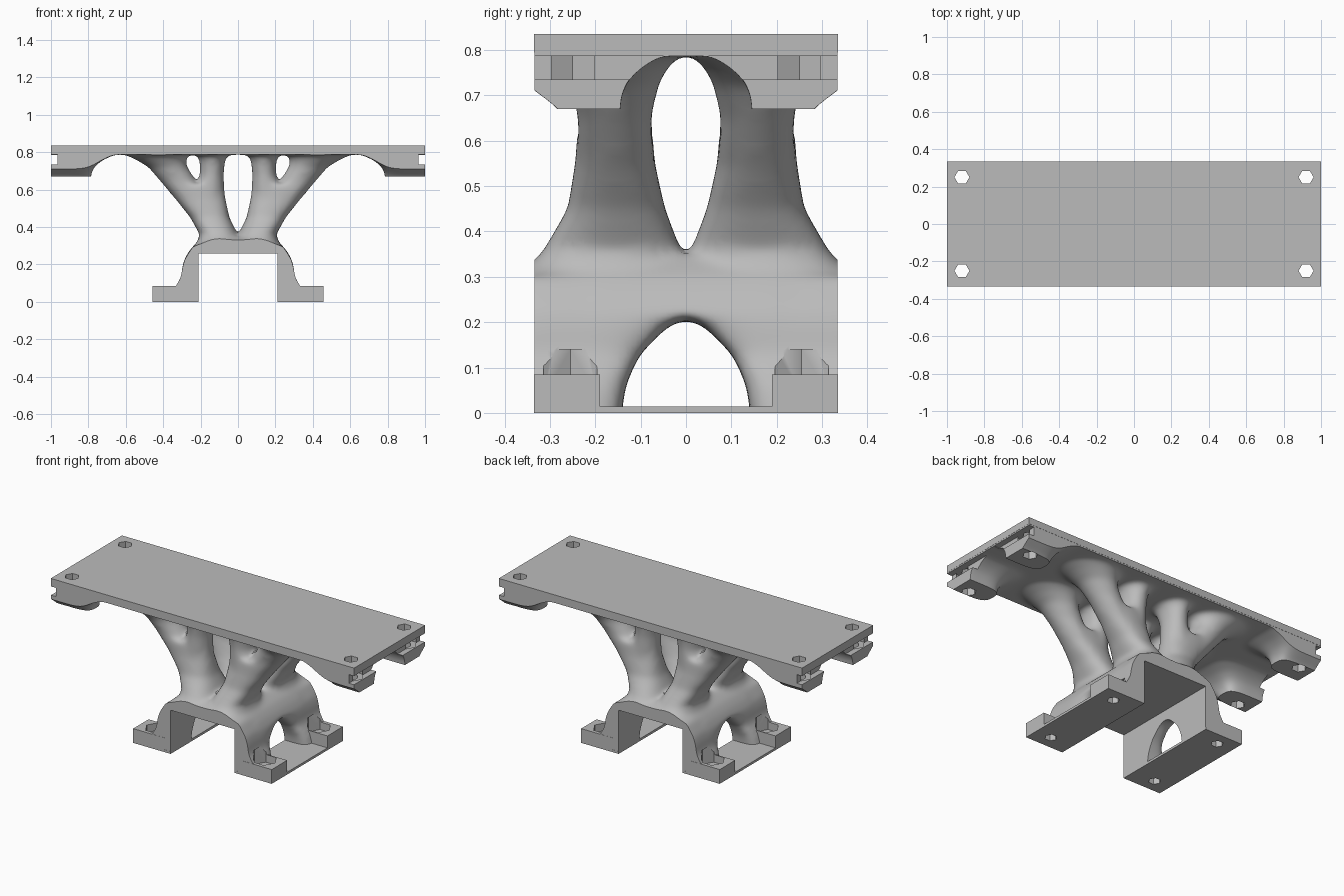
import bpy, bmesh, math
from mathutils import Matrix

if "Cube" in bpy.data.objects:
    bpy.data.objects.remove(bpy.data.objects["Cube"])

grey = bpy.data.materials.new("light grey metal")
grey.use_nodes = True
colour = (0.5, 0.5, 0.5, 1)
grey.diffuse_color = colour
grey.node_tree.nodes["Principled BSDF"].inputs["Base Color"].default_value = colour

QUARTERS = [(sx, sy) for sx in (1, -1) for sy in (1, -1)]


def make_object(name, bm):
    bmesh.ops.recalc_face_normals(bm, faces=bm.faces)
    mesh = bpy.data.meshes.new(name)
    bm.to_mesh(mesh)
    bm.free()
    mesh.materials.append(grey)
    ob = bpy.data.objects.new(name, mesh)
    bpy.context.collection.objects.link(ob)
    return ob


def box(bm, x0, x1, y0, y1, z0, z1):
    m = Matrix.Translation(((x0 + x1) / 2, (y0 + y1) / 2, (z0 + z1) / 2))
    m = m @ Matrix.Diagonal((abs(x1 - x0), abs(y1 - y0), z1 - z0, 1))
    bmesh.ops.create_cube(bm, size=1, matrix=m)


def prism(bm, x, y, z0, z1, r, sides=6):
    m = Matrix.Translation((x, y, (z0 + z1) / 2)) @ Matrix.Rotation(math.pi / 2, 4, 'Z')
    bmesh.ops.create_cone(bm, cap_ends=True, segments=sides, radius1=r, radius2=r,
                          depth=z1 - z0, matrix=m)


def loft(bm, rings, sx=1, sy=1, power=2.0, sides=24):
    """Stack level rounded sections, each given as (z, x0, x1, y0, y1)."""
    loops = []
    for z, x0, x1, y0, y1 in rings:
        loop = []
        for i in range(sides):
            a = math.tau * (i + 0.5) / sides
            c, s = math.cos(a), math.sin(a)
            u = math.copysign(abs(c) ** (2 / power), c)
            v = math.copysign(abs(s) ** (2 / power), s)
            x = (x0 + x1 + u * (x1 - x0)) / 2
            y = (y0 + y1 + v * (y1 - y0)) / 2
            loop.append(bm.verts.new((sx * x, sy * y, z)))
        loops.append(loop)
    for a, b in zip(loops, loops[1:]):
        for i in range(sides):
            j = (i + 1) % sides
            bm.faces.new((a[i], a[j], b[j], b[i]))
    bm.faces.new(loops[0])
    bm.faces.new(loops[-1])


def bake(ob):
    """Replace the mesh by its modified result and shade it."""
    deps = bpy.context.evaluated_depsgraph_get()
    mesh = bpy.data.meshes.new_from_object(ob.evaluated_get(deps))
    ob.modifiers.clear()
    ob.data = mesh
    mesh.materials.clear()
    mesh.materials.append(grey)
    bpy.ops.object.select_all(action='DESELECT')
    ob.select_set(True)
    bpy.context.view_layer.objects.active = ob
    bpy.ops.object.shade_smooth_by_angle(angle=math.radians(35))


def boolean(ob, cutter, operation='DIFFERENCE'):
    mod = ob.modifiers.new(operation.title(), 'BOOLEAN')
    mod.operation, mod.solver, mod.object = operation, 'EXACT', cutter


# Sections of one quarter of the organic body
wall = [(-.04, .12, .37, .145, .44), (.05, .12, .35, .135, .44), (.09, .12, .33, .12, .44),
        (.13, .12, .305, .10, .44), (.19, .1, .297, .04, .44), (.23, .1, .285, -.06, .44),
        (.3, .1, .24, -.06, .44)]
saddle = [(.21, -.295, .295, -.44, .44), (.26, -.27, .27, -.44, .44),
          (.3, -.24, .24, -.42, .42), (.33, -.2, .2, -.34, .34), (.35, -.17, .17, -.28, .28)]
leg = [(.26, -.02, .24, -.02, .40), (.36, 0, .205, .01, .315), (.45, .045, .255, .045, .262),
       (.55, .066, .335, .068, .245), (.63, .076, .4, .074, .24)]
inner_branch = [(.56, .07, .25, .07, .24), (.68, .076, .205, .075, .238),
                (.75, .07, .205, .055, .25), (.82, .04, .23, .01, .28)]
outer_branch = [(.56, .16, .345, .07, .24), (.65, .225, .42, .075, .24),
                (.72, .27, .48, .06, .255), (.76, .28, .545, .04, .28), (.82, .23, .68, -.02, .33)]
pad = [(.63, .79, 1.1, .145, .26), (.67, .785, 1.1, .145, .28), (.70, .78, 1.1, .142, .32),
       (.73, .76, 1.1, .13, .36), (.76, .72, 1.1, .10, .4), (.82, .58, 1.1, 0, .42)]

bm = bmesh.new()
loft(bm, saddle, power=5)
box(bm, -1.1, 1.1, -.42, .42, .787, .87)
for sx, sy in QUARTERS:
    loft(bm, wall, sx, sy, power=5)
    loft(bm, leg, sx, sy, power=2.4)
    loft(bm, inner_branch, sx, sy)
    loft(bm, outer_branch, sx, sy)
    loft(bm, pad, sx, sy, power=4)
body = make_object("branching_body", bm)
remesh = body.modifiers.new("Blend", 'REMESH')
remesh.mode, remesh.voxel_size = 'VOXEL', 0.013
smooth = body.modifiers.new("Soften", 'SMOOTH')
smooth.factor, smooth.iterations = 0.5, 14

# Sharp plates: table top, foot strips and foot pads
bm = bmesh.new()
box(bm, -1, 1, -.335, .335, .795, .835)
top_plate = make_object("top_plate", bm)
bm = bmesh.new()
for sx in (1, -1):
    box(bm, sx * .21, sx * .457, -.335, .335, 0, .014)
foot_strips = make_object("foot_strips", bm)
bm = bmesh.new()
for sx, sy in QUARTERS:
    box(bm, sx * .25, sx * .457, sy * .19, sy * .335, .004, .085)
foot_pads = make_object("foot_pads", bm)

# Cutters: outer bounds, saddle channel with end slots, nut pockets, bolt holes
bm = bmesh.new()
box(bm, -.999, .999, -.334, .334, .003, .81)
for v in bm.verts:
    if v.co.z < .1:
        v.co.z = .003
bounds = make_object("bounds_cutter", bm)
bm = bmesh.new()
box(bm, -.21, .21, -.5, .5, -.1, .26)
for sx, sy in QUARTERS:
    box(bm, sx * .965, sx * 1.2, sy * .05, sy * .5, .735, .787)
    box(bm, sx * .78, sx * 1.2, sy * .1, sy * .5, .5, .67)
channel = make_object("channel_cutter", bm)
bm = bmesh.new()
for sx, sy in QUARTERS:
    prism(bm, sx * .92, sy * .25, .73, .79, .072)
    prism(bm, sx * .355, sy * .255, .04, .14, .068)
pockets = make_object("pocket_cutter", bm)
bm = bmesh.new()
for sx, sy in QUARTERS:
    prism(bm, sx * .92, sy * .25, .5, .9, .04)
    prism(bm, sx * .355, sy * .255, -.1, .2, .033)
holes = make_object("hole_cutter", bm)
cutters = [bounds, channel, pockets, holes]

boolean(body, bounds, 'INTERSECT')
for cutter in (channel, pockets, holes):
    boolean(body, cutter)
boolean(top_plate, holes)
boolean(foot_strips, holes)
boolean(foot_pads, pockets)
boolean(foot_pads, holes)
for ob in (body, top_plate, foot_strips, foot_pads):
    bake(ob)
for cutter in cutters:
    bpy.data.objects.remove(cutter)
